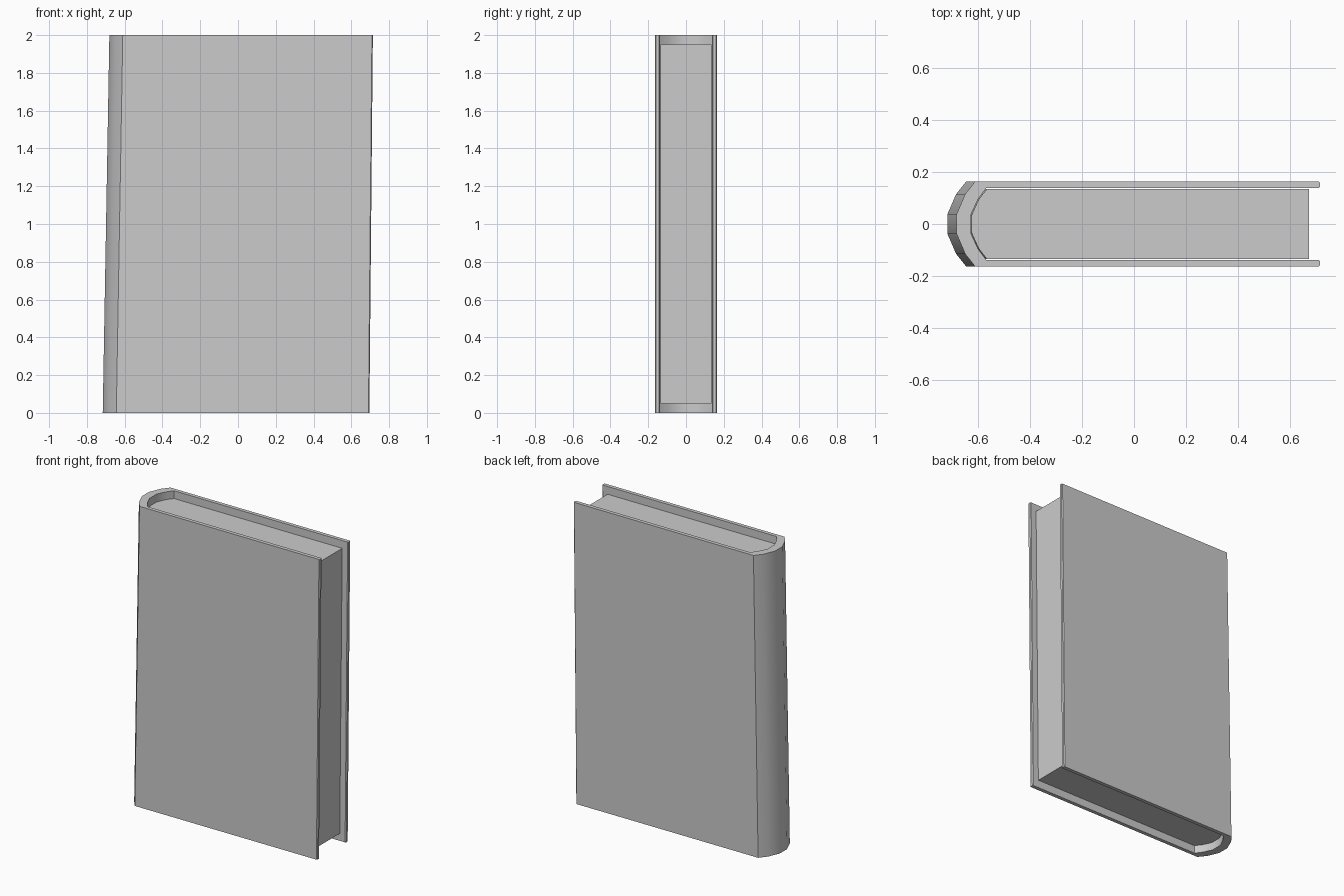
import bpy, bmesh, math

if "Cube" in bpy.data.objects:
    bpy.data.objects.remove(bpy.data.objects["Cube"])


def mirrored(half):
    """Half profile (y >= 0) running toward the spine, mirrored across y."""
    return half + [(x, -y) for x, y in reversed(half)]


def lean(x):
    """Bottom x position for a given top x: the book leans slightly."""
    return x - 0.027 + 0.012 * x


def loft(name, profile, z0, z1):
    bm = bmesh.new()

    def ring(z):
        t = z / 2
        return [bm.verts.new((x * t + lean(x) * (1 - t), y, z)) for x, y in profile]
    lo, hi = ring(z0), ring(z1)
    n = len(profile)
    for i in range(n):
        j = (i + 1) % n
        bm.faces.new((lo[i], lo[j], hi[j], hi[i]))
    bm.faces.new(lo[::-1])
    bm.faces.new(hi)
    bmesh.ops.recalc_face_normals(bm, faces=bm.faces)
    me = bpy.data.meshes.new(name)
    bm.to_mesh(me)
    bm.free()
    ob = bpy.data.objects.new(name, me)
    bpy.context.collection.objects.link(ob)
    bpy.ops.object.select_all(action='DESELECT')
    ob.select_set(True)
    bpy.context.view_layer.objects.active = ob
    bpy.ops.object.shade_smooth_by_angle(angle=math.radians(30))
    return ob


# Cover: one U-shaped section with a rounded spine and softened free edges
outer = [(0.709, 0.163), (-0.61, 0.163), (-0.648, 0.115), (-0.681, 0.038)]
inner = [(0.709, 0.138), (-0.567, 0.138), (-0.599, 0.095), (-0.626, 0.036)]
tip = [(0.714, 0.143), (0.714, 0.158)]
half_out = tip + outer
profile = mirrored(half_out) + [(x, -y) for x, y in inner] + inner[::-1]
loft("cover", profile, 0.0, 2.0)

# Page block: recessed between the boards, nested inside the spine
pages = [(0.672, 0.135), (-0.564, 0.135), (-0.596, 0.093), (-0.622, 0.035)]
loft("pages", mirrored(pages), 0.05, 1.95)
